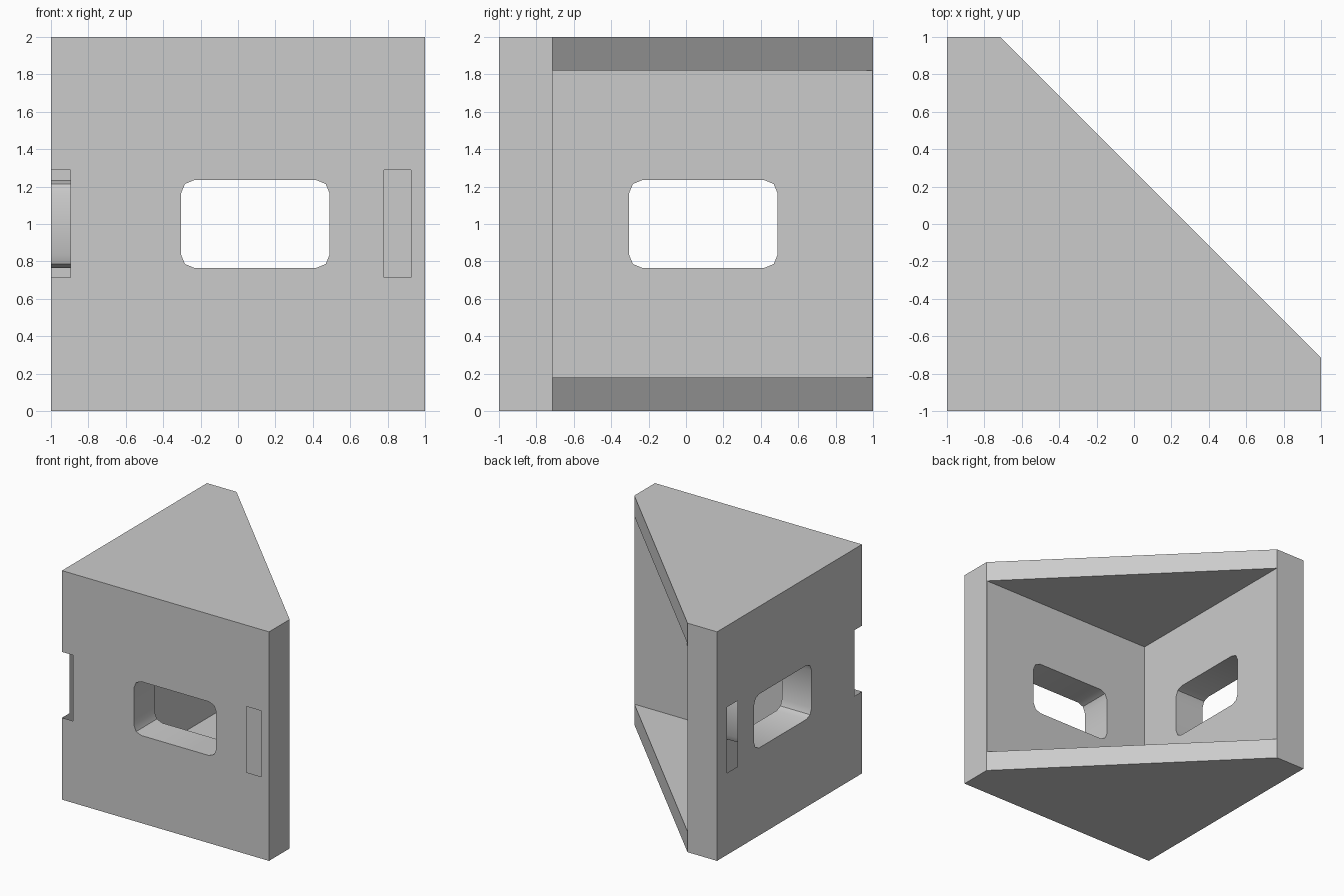
import bpy
import bmesh
from math import cos, sin, pi
from mathutils import Vector

if "Cube" in bpy.data.objects:
    bpy.data.objects.remove(bpy.data.objects["Cube"], do_unlink=True)

END = -0.715     # where the sloping back meets the wall ends
INNER = -0.713   # inner face of both walls
SLOT_Z = (0.715, 1.29)

grey = bpy.data.materials.new("light_grey")
grey.use_nodes = True
grey.diffuse_color = (0.6, 0.6, 0.6, 1)
grey.node_tree.nodes["Principled BSDF"].inputs["Base Color"].default_value = (0.6, 0.6, 0.6, 1)


def prism(name, start, sweep):
    """Closed solid: a polygon of 3D points swept along a vector."""
    bm = bmesh.new()
    face = bm.faces.new([bm.verts.new(p) for p in start])
    out = bmesh.ops.extrude_face_region(bm, geom=[face], use_keep_orig=True)
    moved = [v for v in out["geom"] if isinstance(v, bmesh.types.BMVert)]
    bmesh.ops.translate(bm, verts=moved, vec=sweep)
    bmesh.ops.recalc_face_normals(bm, faces=bm.faces[:])
    mesh = bpy.data.meshes.new(name)
    bm.to_mesh(mesh)
    bm.free()
    obj = bpy.data.objects.new(name, mesh)
    bpy.context.collection.objects.link(obj)
    mesh.materials.append(grey)
    return obj


def box(name, x, y, z):
    base = [(x[0], y[0], z[0]), (x[1], y[0], z[0]), (x[1], y[1], z[0]), (x[0], y[1], z[0])]
    return prism(name, base, (0, 0, z[1] - z[0]))


def rounded_rect(u, z, r, steps=2):
    """Points of a rounded rectangle, as (u, z) pairs."""
    centres = [(u[1] - r, z[1] - r), (u[0] + r, z[1] - r), (u[0] + r, z[0] + r), (u[1] - r, z[0] + r)]
    return [(cu + r * cos((k + i / steps) * pi / 2), cz + r * sin((k + i / steps) * pi / 2))
            for k, (cu, cz) in enumerate(centres) for i in range(steps + 1)]


# Corner block with a sloping back
body = prism("corner_block", [(-1, -1, 0), (1, -1, 0), (1, END, 0), (END, 1, 0), (-1, 1, 0)], (0, 0, 2))

# Triangular cavity between top and bottom plates
cutters = [prism("cavity_cutter", [(INNER, INNER, 0.18), (1.5, INNER, 0.18), (INNER, 1.5, 0.18)], (0, 0, 1.64))]

# Rounded window through each wall
window = rounded_rect((-0.305, 0.49), (0.765, 1.235), 0.072)
cutters.append(prism("front_window_cutter", [(u, -1.1, z) for u, z in window], (0, 0.5, 0)))
cutters.append(prism("side_window_cutter", [(-1.1, u, z) for u, z in window], (0.5, 0, 0)))

# Slot openings in the hollow shell: front, side and around the corner edge
slots = [
    box("front_slot_cutter", (0.78, 0.925), (-1.1, -0.95), SLOT_Z),
    box("side_slot_cutter", (-1.1, -0.95), (0.72, 0.86), SLOT_Z),
    box("corner_notch_cutter", (-1.1, -0.895), (-1.1, -0.9), SLOT_Z),
]
slot_bounds = []
for s in slots:
    pts = [v.co.copy() for v in s.data.vertices]
    slot_bounds.append((Vector([min(p[i] for p in pts) for i in range(3)]),
                        Vector([max(p[i] for p in pts) for i in range(3)])))

bpy.context.view_layer.objects.active = body
for cutter in cutters + slots:
    mod = body.modifiers.new("cut", "BOOLEAN")
    mod.operation = "DIFFERENCE"
    mod.solver = "EXACT"
    mod.object = cutter
    bpy.ops.object.modifier_apply(modifier=mod.name)
    bpy.data.objects.remove(cutter, do_unlink=True)

# Open the slots into the hollow wall by removing their recessed faces
bm = bmesh.new()
bm.from_mesh(body.data)
eps = 0.001
recessed = [f for f in bm.faces if any(
    all(lo[i] - eps <= v.co[i] <= hi[i] + eps for v in f.verts for i in range(3))
    for lo, hi in slot_bounds)]
bmesh.ops.delete(bm, geom=recessed, context="FACES")
for f in bm.faces:
    f.material_index = 0
bm.to_mesh(body.data)
bm.free()

bpy.ops.object.select_all(action="DESELECT")
body.select_set(True)
bpy.ops.object.shade_smooth_by_angle(angle=pi / 6)
